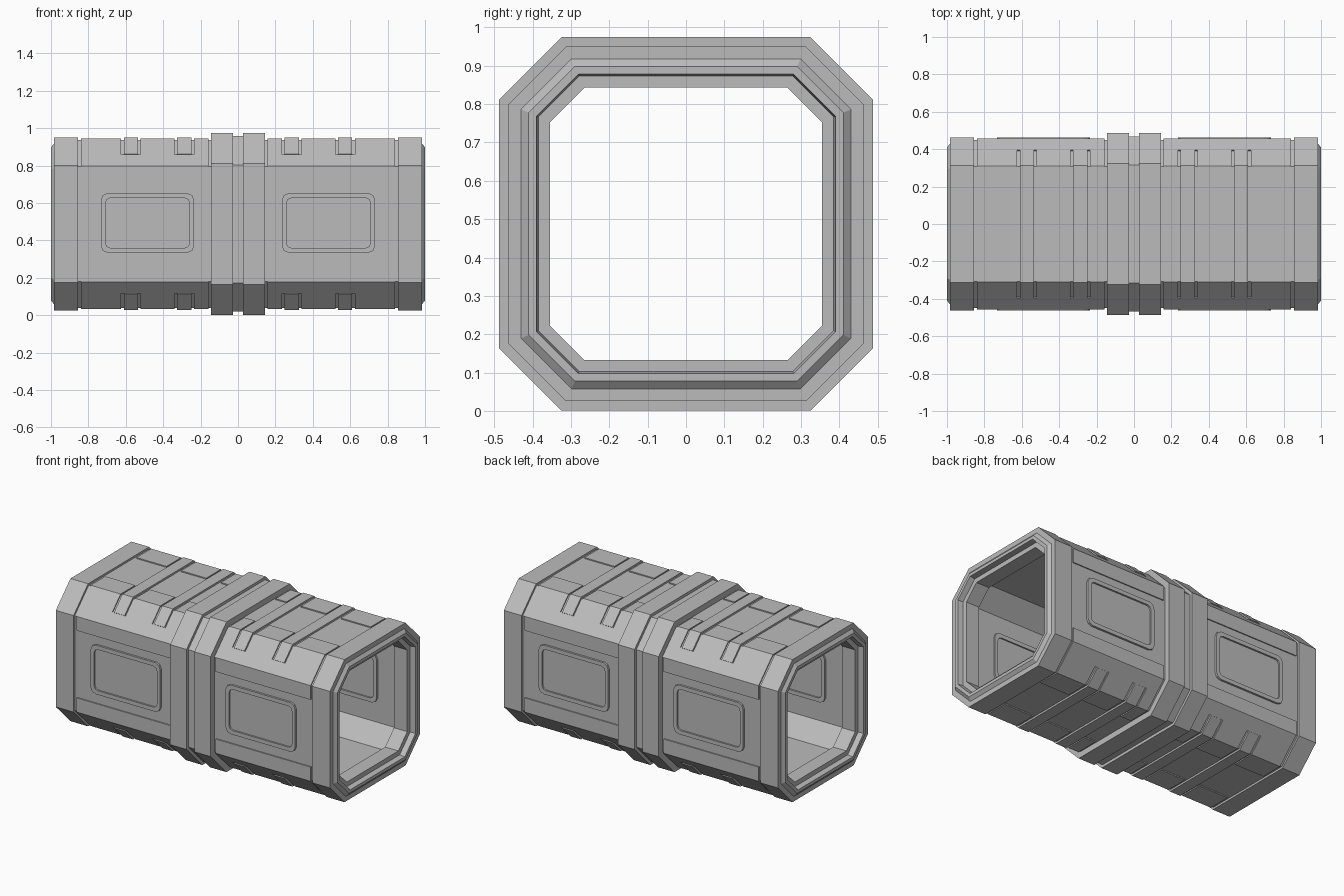
import bpy, bmesh

if "Cube" in bpy.data.objects:
    bpy.data.objects.remove(bpy.data.objects["Cube"])

CZ = 0.488  # height of the tunnel axis

grey = bpy.data.materials.new("hull_grey")
grey.use_nodes = True
colour = (0.5, 0.5, 0.5, 1)
grey.diffuse_color = colour
grey.node_tree.nodes["Principled BSDF"].inputs["Base Color"].default_value = colour


def finish(name, bm, axes):
    """Turn a bmesh into an object mirrored about the tunnel centre."""
    bmesh.ops.recalc_face_normals(bm, faces=bm.faces)
    mesh = bpy.data.meshes.new(name)
    bm.to_mesh(mesh)
    bm.free()
    mesh.materials.append(grey)
    obj = bpy.data.objects.new(name, mesh)
    obj.location.z = CZ
    bpy.context.collection.objects.link(obj)
    if axes:
        mirror = obj.modifiers.new("mirror", 'MIRROR')
        mirror.use_axis = [a in axes for a in "xyz"]
        mirror.use_mirror_merge = False
    return obj


def flat(h):
    """Half length of the straight side of the octagon of half height h."""
    return 0.312 + 0.45 * (h - 0.46)


def octagon(h):
    f = flat(h)
    q = [(f, h), (h, f)]
    right = q + [(y, -z) for y, z in reversed(q)]
    return right + [(-y, z) for y, z in reversed(right)]


def bridge(bm, a, b):
    n = len(a)
    for i in range(n):
        j = (i + 1) % n
        bm.faces.new((a[i], a[j], b[j], b[i]))


def tube(name, profile, axes=""):
    """Closed octagonal ring from (x, half height) points."""
    bm = bmesh.new()
    rings = [[bm.verts.new((x, y, z)) for y, z in octagon(h)] for x, h in profile]
    for a, b in zip(rings, rings[1:] + rings[:1]):
        bridge(bm, a, b)
    return finish(name, bm, axes)


def strip(name, path, outer, x0, x1, axes):
    """Plate following the octagon; path(h) gives its y, z points."""
    profile = path(outer) + path(0.44)[::-1]
    bm = bmesh.new()
    a = [bm.verts.new((x0, y, z)) for y, z in profile]
    b = [bm.verts.new((x1, y, z)) for y, z in profile]
    bridge(bm, a, b)
    bm.faces.new(a)
    bm.faces.new(b)
    return finish(name, bm, axes)


def on_chamfer(h, t=0.58):
    f = flat(h)
    return (f + (h - f) * t, h - (h - f) * t)


# Main shell with stepped mouths
half = [(0.983, 0.449), (0.983, 0.43), (1.0, 0.41), (1.0, 0.39), (0.965, 0.385),
        (0.965, 0.355), (0.87, 0.355), (0.87, 0.385)]
tube("tunnel_shell", half + [(-x, h) for x, h in reversed(half)])

# Central coupling and end bands
tube("coupling_core", [(-0.03, 0.44), (-0.03, 0.469), (0.03, 0.469), (0.03, 0.44)])
for name, x0, x1, h in (("coupling_flange", 0.028, 0.145, 0.487),
                        ("end_band", 0.856, 0.983, 0.462)):
    tube(name, [(x0, 0.44), (x0, h), (x1, h), (x1, 0.44)], "x")

# Corner armour plates, notched around the ribs
strip("corner_plate_lower",
      lambda h: [on_chamfer(h), (h, flat(h)), (h, 0.218)],
      0.456, 0.158, 0.84, "xyz")
for x0, x1 in ((0.158, 0.235), (0.34, 0.52), (0.625, 0.84)):
    strip("corner_plate_upper",
          lambda h: [(0.16, h), (flat(h), h), on_chamfer(h)],
          0.456, x0, x1, "xyz")

# Cross ribs over the top and bottom
for xc in (0.287, 0.572):
    def rib_path(h):
        right = [(flat(h), h), on_chamfer(h)]
        return [(-y, z) for y, z in reversed(right)] + right
    strip("cross_rib", rib_path, 0.461, xc - 0.038, xc + 0.038, "xz")


def window(name, levels):
    """Framed panel lofted from (half width, half height, corner, y) loops."""
    bm = bmesh.new()
    loops = []
    for w, h, c, y in levels:
        k = c * 0.3
        q = [(w, h - c), (w - k, h - k), (w - c, h)]
        top = q + [(-x, z) for x, z in reversed(q)]
        pts = top + [(-x, -z) for x, z in top]
        loops.append([bm.verts.new((0.484 + x, y, z + 0.005)) for x, z in pts])
    for a, b in zip(loops, loops[1:]):
        bridge(bm, a, b)
    bm.faces.new(loops[0])
    bm.faces.new(loops[-1])
    return finish(name, bm, "xy")


# Side windows, framed outside and inside
for name, base, face, pane in (("outer_window", 0.44, 0.462, 0.451),
                               ("inner_window", 0.395, 0.374, 0.383)):
    window(name, [(0.249, 0.159, 0.035, base), (0.249, 0.159, 0.035, face),
                  (0.225, 0.133, 0.025, face), (0.225, 0.133, 0.025, pane)])
